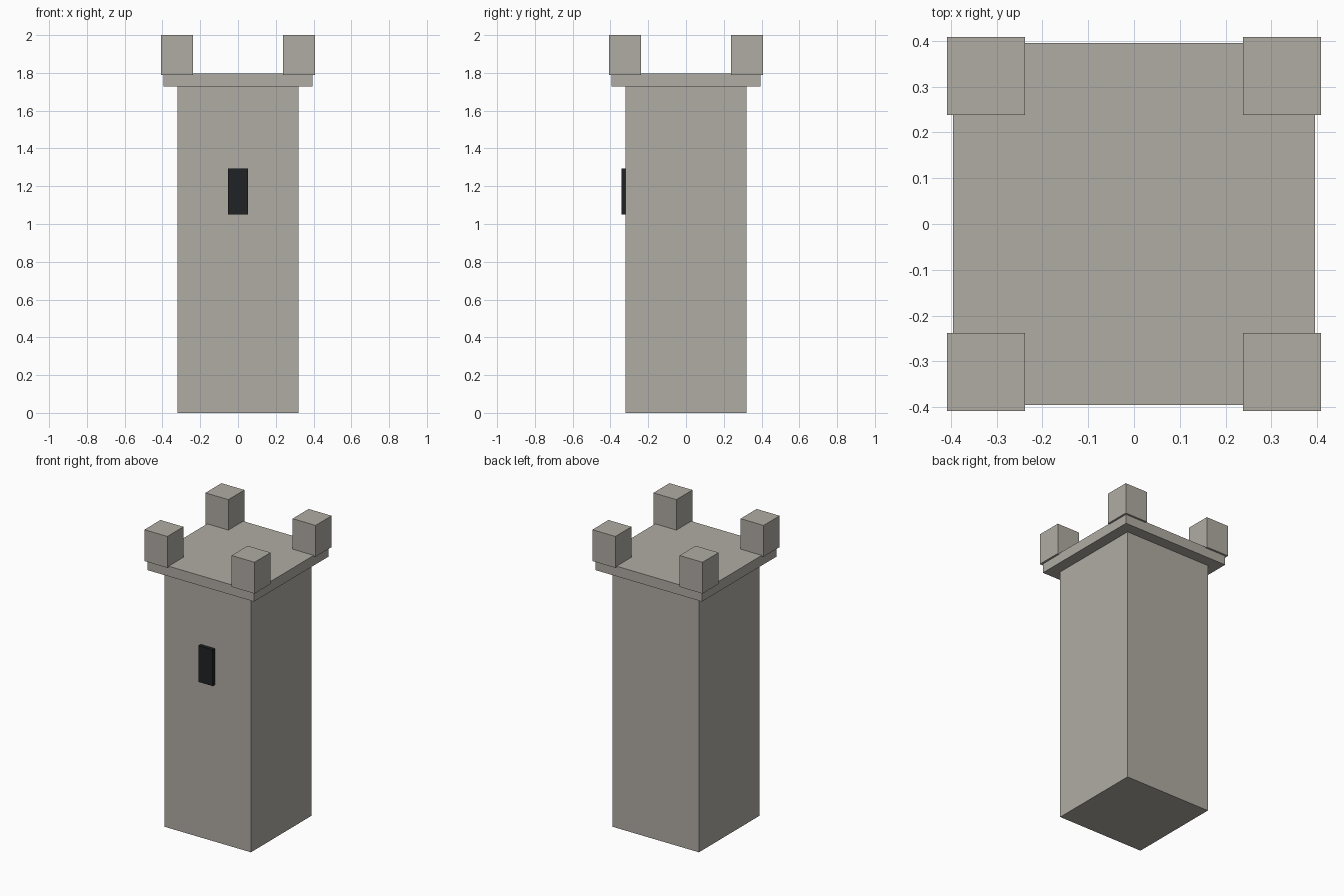
import bpy

cube = bpy.data.objects.get("Cube")
if cube:
    bpy.data.objects.remove(cube, do_unlink=True)


def material(name, rgb):
    mat = bpy.data.materials.new(name)
    mat.use_nodes = True
    color = (*rgb, 1)
    mat.diffuse_color = color
    bsdf = next(n for n in mat.node_tree.nodes if n.type == 'BSDF_PRINCIPLED')
    bsdf.inputs["Base Color"].default_value = color
    return mat


def box(name, center, size, mat):
    bpy.ops.mesh.primitive_cube_add(size=1, location=center)
    obj = bpy.context.object
    obj.name = name
    obj.scale = size
    bpy.ops.object.transform_apply(location=False, rotation=False, scale=True)
    obj.data.materials.append(mat)
    return obj


stone = material("warm grey stone", (0.434, 0.413, 0.371))
dark = material("dark opening", (0.015, 0.016, 0.018))

# Square shaft and overhanging roof slab
SHAFT_TOP, SLAB_TOP = 1.728, 1.796
box("tower_shaft", (0, 0, SHAFT_TOP / 2), (0.64, 0.64, SHAFT_TOP), stone)
box("roof_slab", (0, 0, (SHAFT_TOP + SLAB_TOP) / 2),
    (0.79, 0.79, SLAB_TOP - SHAFT_TOP), stone)

# One battlement block on each corner, set slightly into the slab
for x, side in ((-1, "right"), (1, "left")):
    for y, end in ((-1, "front"), (1, "back")):
        box(f"battlement_{end}_{side}", (x * 0.323, y * 0.323, 1.895),
            (0.17, 0.17, 0.21), stone)

# Narrow window standing proud of the front wall
box("window_slit", (0, -0.323, 1.172), (0.104, 0.038, 0.244), dark)
